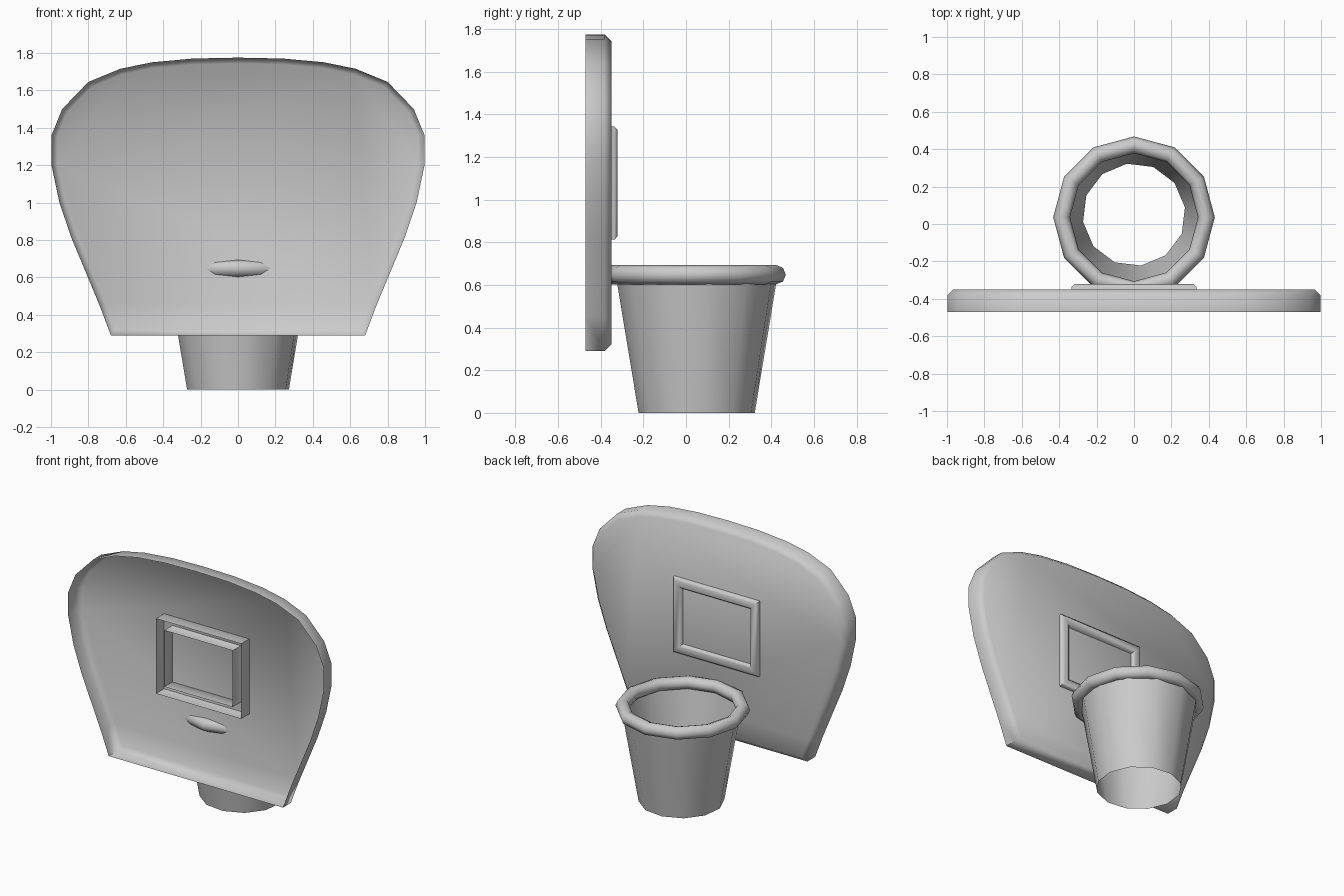
import bpy, bmesh
from math import radians

if "Cube" in bpy.data.objects:
    bpy.data.objects.remove(bpy.data.objects["Cube"])


def finish(name, bm, angle=50):
    mesh = bpy.data.meshes.new(name)
    bm.to_mesh(mesh)
    bm.free()
    ob = bpy.data.objects.new(name, mesh)
    bpy.context.collection.objects.link(ob)
    smooth(ob, angle)
    return ob


def smooth(ob, angle):
    bpy.ops.object.select_all(action='DESELECT')
    ob.select_set(True)
    bpy.context.view_layer.objects.active = ob
    bpy.ops.object.shade_smooth_by_angle(angle=radians(angle))


def bridge(bm, a, b):
    for i in range(len(a)):
        j = (i + 1) % len(a)
        bm.faces.new((a[i], a[j], b[j], b[i]))


# Backboard: pressed shell, open at the back, with a bevelled face toward +y
half = [(0.24, 1.77), (0.46, 1.75), (0.63, 1.715), (0.80, 1.645), (0.94, 1.50),
        (0.997, 1.36), (0.997, 1.20), (0.955, 1.00), (0.89, 0.81), (0.74, 0.45),
        (0.68, 0.29)]
outline = [(0, 1.775)] + half + [(-x, z) for x, z in reversed(half)]
bm = bmesh.new()
back = [bm.verts.new((x, -0.47, z)) for x, z in outline]
front = [bm.verts.new((x, -0.382, z)) for x, z in outline]
bridge(bm, back, front)
face = bm.faces.new(front)
face.normal_update()
if face.normal.y < 0:
    face.normal_flip()
bmesh.ops.inset_region(bm, faces=[face], thickness=0.032, depth=0.032,
                       use_even_offset=True)
bmesh.ops.recalc_face_normals(bm, faces=bm.faces)
finish("backboard", bm)

# Target frame: rectangular channel, open at the back, passing through the board
bm = bmesh.new()
cz = 1.077
loops = []
for hx, hz, y in [(0.333, 0.265, -0.44), (0.333, 0.265, -0.335),
                  (0.318, 0.250, -0.322), (0.282, 0.214, -0.322),
                  (0.267, 0.199, -0.335), (0.267, 0.199, -0.44)]:
    loops.append([bm.verts.new((sx * hx, y, cz + sz * hz))
                  for sx, sz in ((-1, -1), (1, -1), (1, 1), (-1, 1))])
for a, b in zip(loops, loops[1:]):
    bridge(bm, a, b)
bmesh.ops.recalc_face_normals(bm, faces=bm.faces)
finish("target_frame", bm)

# Rim: twelve-sided ring that bites into the board
bpy.ops.mesh.primitive_torus_add(major_segments=12, minor_segments=8,
                                 major_radius=0.387, minor_radius=0.045,
                                 location=(0, 0.036, 0.648))
rim = bpy.context.object
rim.name = "rim"
smooth(rim, 60)

# Net: tapered open tube
bpy.ops.mesh.primitive_cone_add(vertices=12, radius1=0.275, radius2=0.382, depth=0.64,
                                end_fill_type='NOTHING', location=(0, 0.05, 0.32),
                                rotation=(0, 0, radians(8)))
net = bpy.context.object
net.name = "net"
smooth(net, 50)
